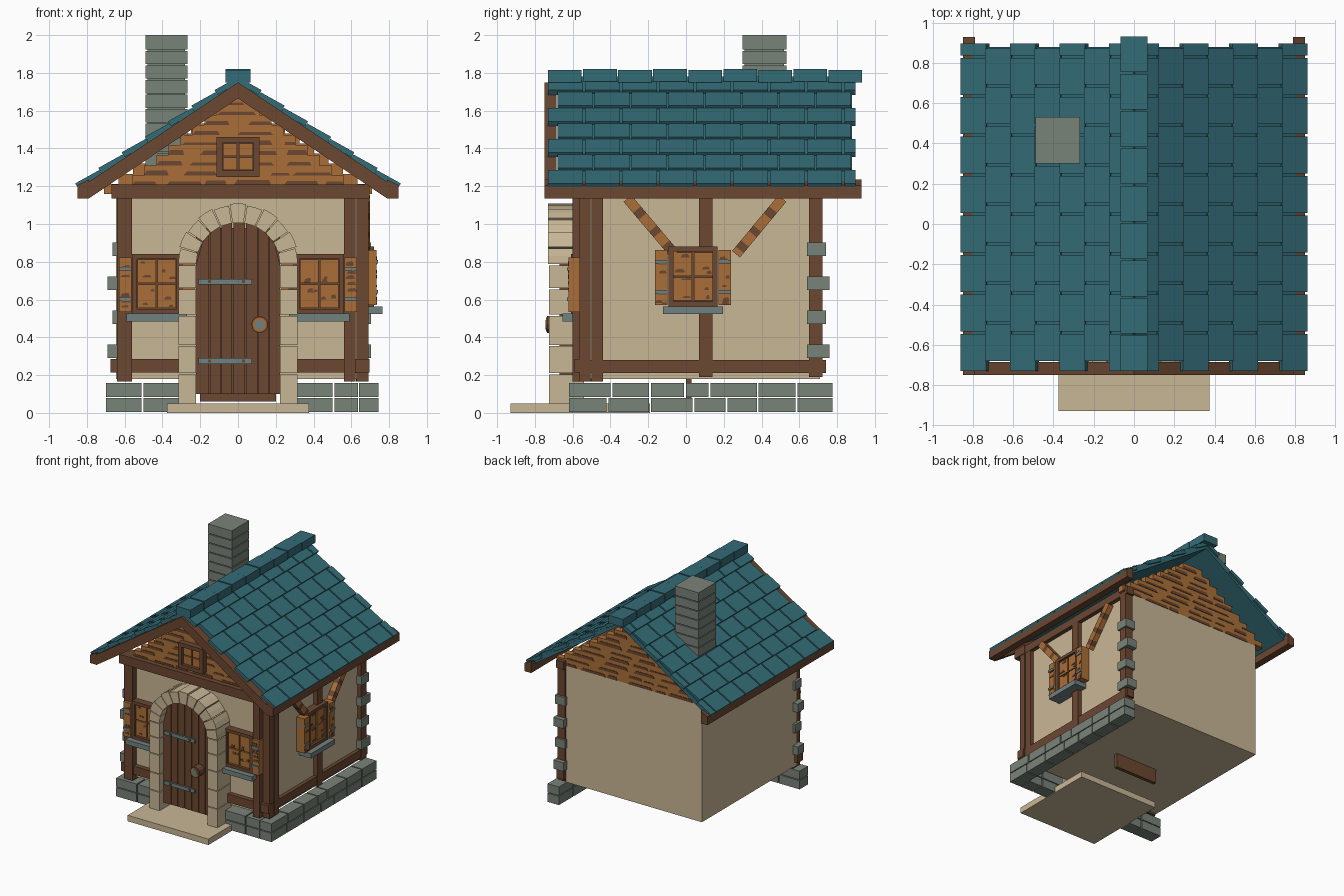
import bpy, bmesh, math, random
from mathutils import Matrix, Vector

if "Cube" in bpy.data.objects:
    bpy.data.objects.remove(bpy.data.objects["Cube"])

random.seed(4)
I = Matrix.Identity(4)
parts = {}


def material(name, r, g, b):
    m = bpy.data.materials.new(name)
    m.diffuse_color = [((c / 255 + 0.055) / 1.055) ** 2.4 for c in (r, g, b)] + [1]
    m.use_nodes = True
    m.node_tree.nodes["Principled BSDF"].inputs["Base Color"].default_value = m.diffuse_color
    return m


TEAL = material("teal_tile", 52, 108, 119)
BROWN = material("dark_wood", 107, 71, 49)
ORANGE = material("warm_wood", 170, 111, 56)
BEIGE = material("plaster", 201, 183, 150)
STONE = material("grey_stone", 121, 131, 120)
METAL = material("grey_metal", 112, 130, 128)


def prism(name, pts, y0, y1, mat, M=I):
    """Extrude an x-z outline along y into the named part."""
    bm, mats = parts.setdefault(name, (bmesh.new(), []))
    if mat not in mats:
        mats.append(mat)
    a = [bm.verts.new(M @ Vector((x, y0, z))) for x, z in pts]
    b = [bm.verts.new(M @ Vector((x, y1, z))) for x, z in pts]
    n = len(pts)
    faces = [bm.faces.new(a), bm.faces.new(b[::-1])]
    faces += [bm.faces.new((a[i], b[i], b[(i + 1) % n], a[(i + 1) % n])) for i in range(n)]
    for f in faces:
        f.material_index = mats.index(mat)


def box(name, x0, x1, y0, y1, z0, z1, mat, M=I):
    prism(name, [(x0, z0), (x1, z0), (x1, z1), (x0, z1)], y0, y1, mat, M)


def wear(name, x0, x1, z0, z1, y, count, M=I):
    """Thin dark worn patches on a wooden face."""
    for _ in range(count):
        w = min(random.uniform(0.02, 0.06), (x1 - x0) * 0.8)
        h = random.uniform(0.01, 0.025)
        x, z = random.uniform(x0, x1 - w), random.uniform(z0, z1 - h)
        prism(name, [(x, z), (x + w, z), (x + w * 0.8, z + h), (x + w * 0.15, z + h * 0.8)],
              y - 0.004, y, BROWN, M)


# Walls and doorstep
box("walls", -0.645, 0.655, -0.55, 0.71, 0.18, 1.16, BEIGE)
box("doorstep", -0.375, 0.375, -0.93, -0.19, 0, 0.05, BEIGE)
box("floor_joist", -0.2, 0.2, 0, 0.03, 0.06, 0.19, BROWN)

# Foundation stones on the front and right
for row in range(2):
    z0 = 0.005 + row * 0.08
    for x0, x1 in ((-0.7, -0.51), (-0.5, -0.3), (0.3, 0.5), (0.51, 0.635)):
        box("foundation_stones", x0, x1, -0.62, -0.51, z0, z0 + 0.073, STONE)
    edges = (-0.62, -0.41, -0.185, 0.045, 0.22, 0.385, 0.59, 0.785)
    if row:
        edges = (-0.62, -0.39, -0.185, 0.0, 0.13, 0.385, 0.59, 0.785)
    for a, b in zip(edges, edges[1:]):
        box("foundation_stones", 0.64, 0.745, a, b - 0.01, z0, z0 + 0.073, STONE)

# Timber frame: posts and beams
for x0, x1, y0, y1 in ((-0.64, -0.56, -0.6, -0.5), (0.56, 0.622, -0.6, -0.5),
                       (0.628, 0.69, -0.565, -0.505), (0.625, 0.688, -0.5, -0.44),
                       (0.62, 0.69, 0.07, 0.14), (0.62, 0.69, 0.65, 0.722)):
    box("posts", x0, x1, y0, y1, 0.165 if y0 < -0.4 else 0.19, 1.15, BROWN)
box("front_beams", -0.675, 0.695, -0.59, -0.52, 0.215, 0.285, BROWN)
box("front_beams", -0.67, 0.695, -0.625, -0.5, 1.135, 1.21, BROWN)
box("side_beams", 0.62, 0.685, -0.57, 0.74, 0.21, 0.28, BROWN)
box("side_beams", 0.62, 0.69, -0.6, 0.74, 1.135, 1.2, BROWN)

# Striped diagonal braces on the right wall
for (y0, z0), (y1, z1) in (((-0.31, 1.135), (-0.06, 0.84)), ((0.51, 1.135), (0.265, 0.84))):
    d = Vector((y1 - y0, z1 - z0))
    M = (Matrix.Translation((0.675, y0, z0)) @ Matrix.Rotation(math.pi / 2, 4, "Z")
         @ Matrix.Rotation(-math.atan2(d.y, d.x), 4, "Y"))
    t = 0
    for i, step in enumerate((0.2, 0.12, 0.22, 0.1, 0.17, 0.11, 0.08)):
        a, t = t, t + step * d.length
        box("braces", a, t, -0.025, 0.03, -0.027, 0.027, BROWN if i % 2 else ORANGE, M)

# Corner stones at front left and back right
for i, z in enumerate((0.29, 0.47, 0.65, 0.83)):
    o = 0.025 * ((i + 1) % 2)
    box("corner_stones", -0.665 - o, -0.57, -0.585, -0.5, z, z + 0.072, STONE)
    box("corner_stones", 0.61, 0.703, 0.64, 0.74 + 0.02 * ((i + 1) % 2), z, z + 0.072, STONE)

# Arched stone doorway
CZ, R0, R1 = 0.785, 0.222, 0.316
for s in (-1, 1):
    zs = (0.05, 0.21, 0.36, 0.52, 0.66, CZ)
    for a, b in zip(zs, zs[1:]):
        box("door_arch", s * R0, s * R1, -0.725, -0.54, a, b - 0.006, BEIGE)
N = 11
for i in range(N):
    a0, a1 = math.pi * i / N + 0.01, math.pi * (i + 1) / N - 0.01
    outer = R1 + (0.008 if i % 2 else 0)
    pts = [(r * math.cos(a), CZ + r * math.sin(a))
           for r, a in ((R0, a0), (outer, a0), (outer, (a0 + a1) / 2), (outer, a1), (R0, a1))]
    prism("door_arch", pts, -0.73, -0.54, BEIGE)

# Plank door with straps and ring handle
xs = (-0.225, -0.152, -0.09, -0.028, 0.04, 0.105, 0.165, 0.225)
for a, b in zip(xs, xs[1:]):
    a, b = a + 0.003, b - 0.003
    top = [(x, CZ + math.sqrt(R0 ** 2 - min(abs(x), R0) ** 2)) for x in (b, (a + b) / 2, a)]
    prism("door_planks", [(a, 0.1), (b, 0.1)] + top, -0.67, -0.63, BROWN)
box("door_back", -0.222, 0.222, -0.63, -0.54, 0.1, 0.98, BROWN)
for z in (0.26, 0.68):
    box("door_straps", -0.21, 0.075, -0.684, -0.66, z, z + 0.03, METAL)
    for x in (-0.15, 0.03):
        box("door_rivets", x - 0.008, x + 0.008, -0.69, -0.68, z + 0.007, z + 0.023, BROWN)
for name, r, y, mat in (("handle_ring", 0.045, -0.735, BROWN), ("handle_trim", 0.037, -0.74, ORANGE),
                        ("handle_knob", 0.026, -0.744, METAL)):
    pts = [(0.115 + r * math.cos(k * math.pi / 6), 0.467 + r * math.sin(k * math.pi / 6)) for k in range(12)]
    prism(name, pts, y, -0.67, mat)


def frame(name, w, h, t, y, M):
    for s in (-1, 1):
        box(name, s * w, s * (w - t), y, 0.02, -h, h, BROWN, M)
        box(name, -w + t, w - t, y, 0.02, s * h, s * (h - t), BROWN, M)


def window(label, M):
    """Shuttered window facing local -y."""
    frame(label + "_frame", 0.13, 0.158, 0.026, -0.06, M)
    box(label + "_back", -0.11, 0.11, -0.025, 0.02, -0.14, 0.14, BROWN, M)
    for s in (-1, 1):
        for z0, z1 in ((-0.128, -0.004), (0.004, 0.128)):
            a, b = sorted((s * 0.005, s * 0.102))
            box(label + "_panes", a, b, -0.045, 0, z0, z1, ORANGE, M)
            wear(label + "_panes", a, b, z0, z1, -0.045, 2, M)
        a, b = sorted((s * 0.134, s * 0.2))
        box(label + "_shutters", a, b, -0.072, 0, -0.15, 0.14, ORANGE, M)
        wear(label + "_shutters", a, b, -0.15, 0.14, -0.072, 6, M)
        for z in (-0.09, 0.07):
            box(label + "_hinges", a, b, -0.08, -0.01, z, z + 0.018, METAL, M)
    box(label + "_sill", -0.16, 0.16, -0.105, 0.02, -0.198, -0.158, METAL, M)


for s, label in ((-1, "left_window"), (1, "right_window")):
    window(label, Matrix.Translation((s * 0.43, -0.55, 0.683)))
window("side_window", Matrix.Translation((0.66, 0.037, 0.722)) @ Matrix.Rotation(math.pi / 2, 4, "Z"))

# Stepped gable boards, front and back
for label, y0, y1, wy, flip in (("front_gable", -0.58, -0.53, -0.58, I),
                                ("back_gable", 0.66, 0.71, -0.71, Matrix.Rotation(math.pi, 4, "Z"))):
    for k in range(9):
        z0 = (1.205 if y0 < 0 else 1.16) + k * 0.053
        z1 = z0 + 0.05
        hw = (1.72 - z1) / 0.83 if y0 < 0 else (1.70 - z1) / 0.69
        box(label + "_boards", -hw, hw, y0, y1, z0, z1 + 0.003, ORANGE)
        x = -hw
        while x < hw - 0.05:
            w = min(random.uniform(0.08, 0.24), hw - x)
            h = random.uniform(0.012, 0.028)
            prism(label + "_wear", [(x, z0), (x + w, z0), (x + w * 0.93, z0 + h), (x + w * 0.1, z0 + h)],
                  wy - 0.004, wy, BROWN, flip)
            x += w + random.uniform(0.0, 0.1)

# Small gable window
M = Matrix.Translation((0, -0.58, 1.355))
frame("gable_window_frame", 0.115, 0.105, 0.032, -0.05, M)
box("gable_window_back", -0.1, 0.1, -0.015, 0.02, -0.09, 0.09, BROWN, M)
for sx in (-1, 1):
    for sz in (-1, 1):
        box("gable_window_panes", sx * 0.005, sx * 0.08, -0.03, 0, sz * 0.004, sz * 0.07, ORANGE, M)

# Roof slabs with staggered tile courses, bargeboards and eave beams
SLOPE = math.atan(0.67)
for s in (-1, 1):
    S = Matrix.Scale(s, 4, (1, 0, 0)) @ Matrix.Translation((0, 0, 1.785)) @ Matrix.Rotation(SLOPE, 4, "Y")
    box("roof_base", 0.02, 1.01, -0.68, 0.88, -0.05, -0.015, TEAL, S)
    for row in range(7):
        d0 = row * 0.148
        start, end = ((-0.73, 0.91), (-0.68, 0.885))[row % 2]
        y = start
        while y < end - 0.03:
            y2 = min(y + 0.196, end)
            prism("roof_tiles", [(d0, -0.035), (d0 + 0.146, -0.024), (d0 + 0.146, 0.006), (d0, -0.006)],
                  y, y2 - 0.012, TEAL, S)
            y += 0.196
    prism("bargeboards", [(0, 1.75), (s * 0.84, 1.19), (s * 0.79, 1.135), (0, 1.665)], -0.75, -0.685, BROWN)
    prism("eave_beams", [(s * 0.79, 1.135), (s * 0.85, 1.135), (s * 0.85, 1.205), (s * 0.79, 1.235)],
          -0.75, 0.93, BROWN)

# Ridge caps
for k in range(9):
    y = -0.73 + k * 0.1855
    o = 0.004 * (k % 2)
    box("ridge_caps", -0.067, 0.067, y, y + 0.178, 1.75 + o, 1.816 + o, TEAL)

# Chimney of stacked courses
box("chimney_core", -0.48, -0.28, 0.31, 0.52, 1.3, 1.98, STONE)
for k in range(9):
    z = 1.307 + k * 0.077
    box("chimney_courses", -0.49, -0.268, 0.3, 0.532, z, z + 0.07 + (0.007 if k == 8 else 0), STONE)

# Finish each part as its own object
for name, (bm, mats) in parts.items():
    bmesh.ops.recalc_face_normals(bm, faces=bm.faces[:])
    mesh = bpy.data.meshes.new(name)
    bm.to_mesh(mesh)
    bm.free()
    for m in mats:
        mesh.materials.append(m)
    bpy.context.collection.objects.link(bpy.data.objects.new(name, mesh))
